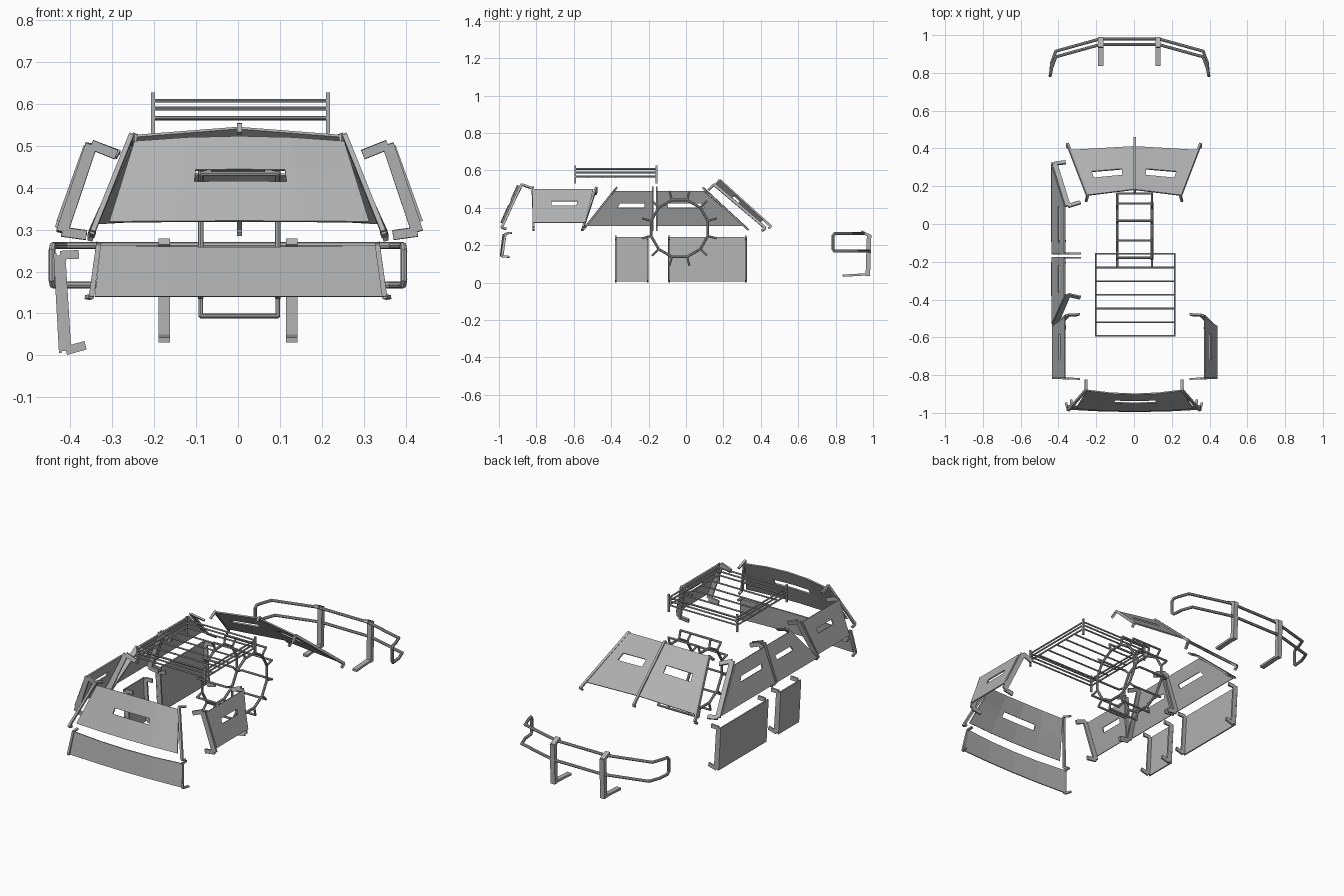
import bpy, bmesh, math
from mathutils import Vector, Matrix

cube = bpy.data.objects.get("Cube")
if cube:
    bpy.data.objects.remove(cube)

steel = bpy.data.materials.new("grey steel")
steel.use_nodes = True
GREY = (0.44, 0.44, 0.44, 1)
steel.diffuse_color = GREY
steel.node_tree.nodes["Principled BSDF"].inputs["Base Color"].default_value = GREY


def finish(name, bm):
    bmesh.ops.recalc_face_normals(bm, faces=bm.faces)
    mesh = bpy.data.meshes.new(name)
    bm.to_mesh(mesh)
    bm.free()
    mesh.materials.append(steel)
    obj = bpy.data.objects.new(name, mesh)
    bpy.context.collection.objects.link(obj)
    return obj


def add_bar(bm, a, b, w, d, normal):
    """Flat bar from a to b, d thick along normal and w wide across it."""
    a, b = Vector(a), Vector(b)
    axis = (b - a).normalized()
    side = axis.cross(Vector(normal)).normalized()
    thick = side.cross(axis)
    rot = Matrix((side, thick, axis)).transposed().to_4x4()
    size = Matrix.Diagonal((w, d, (b - a).length, 1))
    bmesh.ops.create_cube(bm, size=1, matrix=Matrix.Translation((a + b) / 2) @ rot @ size)


def add_tube(bm, points, r, closed=False):
    """Round tube through the points."""
    pts = [Vector(p) for p in points]
    ends = pts[1:] + pts[:1] if closed else pts[1:]
    for a, b in zip(pts, ends):
        rot = (b - a).to_track_quat('Z', 'Y').to_matrix().to_4x4()
        bmesh.ops.create_cone(bm, cap_ends=True, segments=8, radius1=r, radius2=r,
                              depth=(b - a).length + r * 0.7,
                              matrix=Matrix.Translation((a + b) / 2) @ rot)


def along(line, u):
    """Point at fraction u of a polyline with evenly spaced knots."""
    n = len(line) - 1
    i = min(int(u * n), n - 1)
    return Vector(line[i]).lerp(Vector(line[i + 1]), u * n - i)


def plate(name, bottom, top, slots=(), v_slot=(0.52, 0.65), thick=0.007):
    """Armour sheet between two edges, with view slots given as u ranges."""
    n = len(bottom) - 1
    us = sorted({i / n for i in range(n + 1)} | {u for s in slots for u in s})
    vs = [0, *v_slot, 1] if slots else [0, 1]
    bm = bmesh.new()
    grid = [[bm.verts.new(along(bottom, u).lerp(along(top, u), v)) for u in us] for v in vs]
    for j in range(len(vs) - 1):
        for i in range(len(us) - 1):
            mid = (us[i] + us[i + 1]) / 2
            if j == 1 and any(s[0] < mid < s[1] for s in slots):
                continue
            bm.faces.new((grid[j][i], grid[j][i + 1], grid[j + 1][i + 1], grid[j + 1][i]))
    obj = finish(name, bm)
    mod = obj.modifiers.new("thickness", 'SOLIDIFY')
    mod.thickness = thick
    mod.offset = 0


def bracket(name, top, bottom, tab_top, tab_bottom, w=0.028, d=0.01):
    """C-shaped mounting strap: a long bar with a tab at each end."""
    top, bottom = Vector(top), Vector(bottom)
    tab_top, tab_bottom = Vector(tab_top), Vector(tab_bottom)
    normal = (bottom - top).cross(tab_top)
    bm = bmesh.new()
    add_bar(bm, top, bottom, w, d, normal)
    add_bar(bm, top, top + tab_top, w * 0.8, d, normal)
    add_bar(bm, bottom, bottom + tab_bottom, w * 0.8, d, normal)
    finish(name, bm)


def bowed(half, y_edge, y_mid, z_edge, z_mid):
    """Edge line that bows from its ends to its middle."""
    line = []
    for t in (-1, -0.5, 0, 0.5, 1):
        k = t * t
        line.append((0.003 + half * t, y_mid + (y_edge - y_mid) * k, z_mid + (z_edge - z_mid) * k))
    return line


# Front upper and lower plates
plate("front_upper_plate", bowed(0.31, -0.975, -0.99, 0.318, 0.32),
      bowed(0.25, -0.88, -0.9, 0.51, 0.522), [(0.31, 0.7)], (0.47, 0.61))
plate("front_lower_plate", bowed(0.345, -0.98, -0.992, 0.14, 0.14),
      bowed(0.33, -0.962, -0.978, 0.263, 0.258))

# Windscreen plate with two slots and a centre strap
plate("windscreen_plate", [(-0.345, 0.39, 0.315), (0, 0.41, 0.335), (0.345, 0.39, 0.315)],
      [(-0.243, 0.152, 0.524), (0, 0.182, 0.543), (0.243, 0.152, 0.524)],
      [(0.12, 0.39), (0.61, 0.88)], (0.5, 0.64))
bracket("windscreen_centre_strap", (0.004, 0.178, 0.55), (0.004, 0.455, 0.3),
        (0, -0.012, -0.02), (0, -0.015, -0.01), 0.014, 0.012)

for s, side in ((1, "left"), (-1, "right")):
    bracket(side + "_front_upper_bracket", (s * 0.255, -0.88, 0.525), (s * 0.347, -0.985, 0.295),
            (0, 0.055, -0.02), (0, 0.025, -0.008), 0.014, 0.012)
    bracket(side + "_front_lower_bracket", (s * 0.333, -0.965, 0.263), (s * 0.35, -0.985, 0.14),
            (0, 0.035, 0.003), (s * 0.01, 0.04, -0.002), 0.012, 0.012)
    bracket(side + "_windscreen_bracket", (s * 0.246, 0.15, 0.525), (s * 0.352, 0.425, 0.292),
            (s * 0.008, -0.03, -0.03), (0, -0.02, -0.015), 0.014, 0.012)
    # Quarter panels, the left one set slightly further out
    out = 0.008 if s > 0 else 0
    top, low = s * (0.365 + out), s * (0.43 + out)
    plate(side + "_quarter_plate", [(low, -0.815, 0.32), (low, -0.54, 0.32)],
          [(top, -0.815, 0.5), (top, -0.495, 0.5)], [(0.32, 0.77)], (0.5, 0.64))
    strap_top, strap_low = top - s * 0.015, low - s * 0.01
    bracket(side + "_quarter_front_bracket",
            (strap_top, -0.818, 0.503), (strap_low, -0.815, 0.295),
            (s * -0.06, -0.002, -0.024), (s * -0.058, 0, -0.008))
    bracket(side + "_quarter_rear_bracket",
            (strap_top, -0.482, 0.503), (strap_low, -0.55, 0.295),
            (s * -0.06, 0.002, -0.024), (s * -0.058, -0.004, -0.008))

# Door window plates on the right side
plate("front_window_plate", [(-0.434, -0.53, 0.305), (-0.434, -0.176, 0.305)],
      [(-0.367, -0.385, 0.49), (-0.367, -0.176, 0.49)], [(0.32, 0.83)])
plate("rear_window_plate", [(-0.434, -0.16, 0.305), (-0.434, 0.31, 0.305)],
      [(-0.367, -0.16, 0.49), (-0.367, 0.095, 0.49)], [(0.18, 0.72)])
for name, y_top, y_low, slant in (("front_window_front", -0.375, -0.54, -0.015),
                                  ("front_window_rear", -0.178, -0.178, 0),
                                  ("rear_window_front", -0.156, -0.156, 0),
                                  ("rear_window_rear", 0.095, 0.32, 0.02)):
    bracket(name + "_bracket", (-0.35, y_top, 0.503), (-0.42, y_low, 0.295),
            (0.065, slant, -0.024), (0.058, slant / 3, -0.008), 0.028, 0.009)

# Lower door plates on the right side
for name, y0, y1 in (("front_door", -0.38, -0.2), ("rear_door", -0.095, 0.325)):
    plate(name + "_plate", [(-0.424, y0, 0.006), (-0.424, y1, 0.006)],
          [(-0.437, y0, 0.244), (-0.437, y1, 0.244)])
    for end, y in (("front", y0 + 0.005), ("rear", y1 - 0.005)):
        bracket(f"{name}_{end}_bracket", (-0.425, y, 0.239), (-0.411, y, 0.011),
                (0.045, 0, 0.002), (0.047, 0, 0.013), 0.026, 0.009)

# Roof rack
X0, X1, Y0, Y1 = -0.203, 0.215, -0.592, -0.158
bm = bmesh.new()
corners = [(X0, Y0), (X1, Y0), (X1, Y1), (X0, Y1)]
for z in (0.567, 0.589, 0.608):
    add_tube(bm, [(x, y, z) for x, y in corners], 0.0045, True)
for x, y in corners:
    add_bar(bm, (x, y, 0.53), (x, y, 0.627), 0.009, 0.009, (0, 1, 0))
for i in range(1, 6):
    y = Y0 + (Y1 - Y0) * i / 6
    add_tube(bm, [(X0, y, 0.565), (X1, y, 0.565)], 0.0045)
finish("roof_rack", bm)

# Hoop ladder: two rings joined by raised rungs
bm = bmesh.new()
CX, HALF, CY, CZ = 0.003, 0.092, -0.035, 0.29


def on_ring(x, r, i):
    a = math.radians(15 + 30 * i)
    return (CX + x, CY + r * math.cos(a), CZ + r * math.sin(a))


for x in (-HALF, HALF):
    add_tube(bm, [on_ring(x, 0.157, i) for i in range(12)], 0.007, True)
for i in range(12):
    add_tube(bm, [on_ring(-HALF, 0.157, i), on_ring(-HALF, 0.203, i),
                  on_ring(HALF, 0.203, i), on_ring(HALF, 0.157, i)], 0.0058)
finish("hoop_ladder", bm)

# Rear bumper: a closed tube loop held by two flat arms
bm = bmesh.new()
BX = -0.024


def rail(y_mid, y_bend, z, z_end):
    half = [(0.155, y_mid, z), (0.39, y_bend, z), (0.412, y_bend - 0.06, z),
            (0.418, 0.795, z), (0.42, 0.785, z_end)]
    return [(BX - x, y, h) for x, y, h in reversed(half)] + [(BX + x, y, h) for x, y, h in half]


add_tube(bm, rail(0.95, 0.885, 0.262, 0.25) + rail(0.98, 0.915, 0.168, 0.18)[::-1], 0.008, True)
finish("bumper_tubes", bm)
for s, side in ((1, "left"), (-1, "right")):
    x = BX + s * 0.152
    bm = bmesh.new()
    # Top cap, upright and foot
    add_bar(bm, (x, 0.935, 0.272), (x, 0.983, 0.25), 0.016, 0.027, (1, 0, 0))
    add_bar(bm, (x, 0.979, 0.255), (x, 0.972, 0.035), 0.024, 0.027, (1, 0, 0))
    add_bar(bm, (x, 0.976, 0.045), (x, 0.838, 0.037), 0.012, 0.027, (1, 0, 0))
    finish(side + "_bumper_arm", bm)
